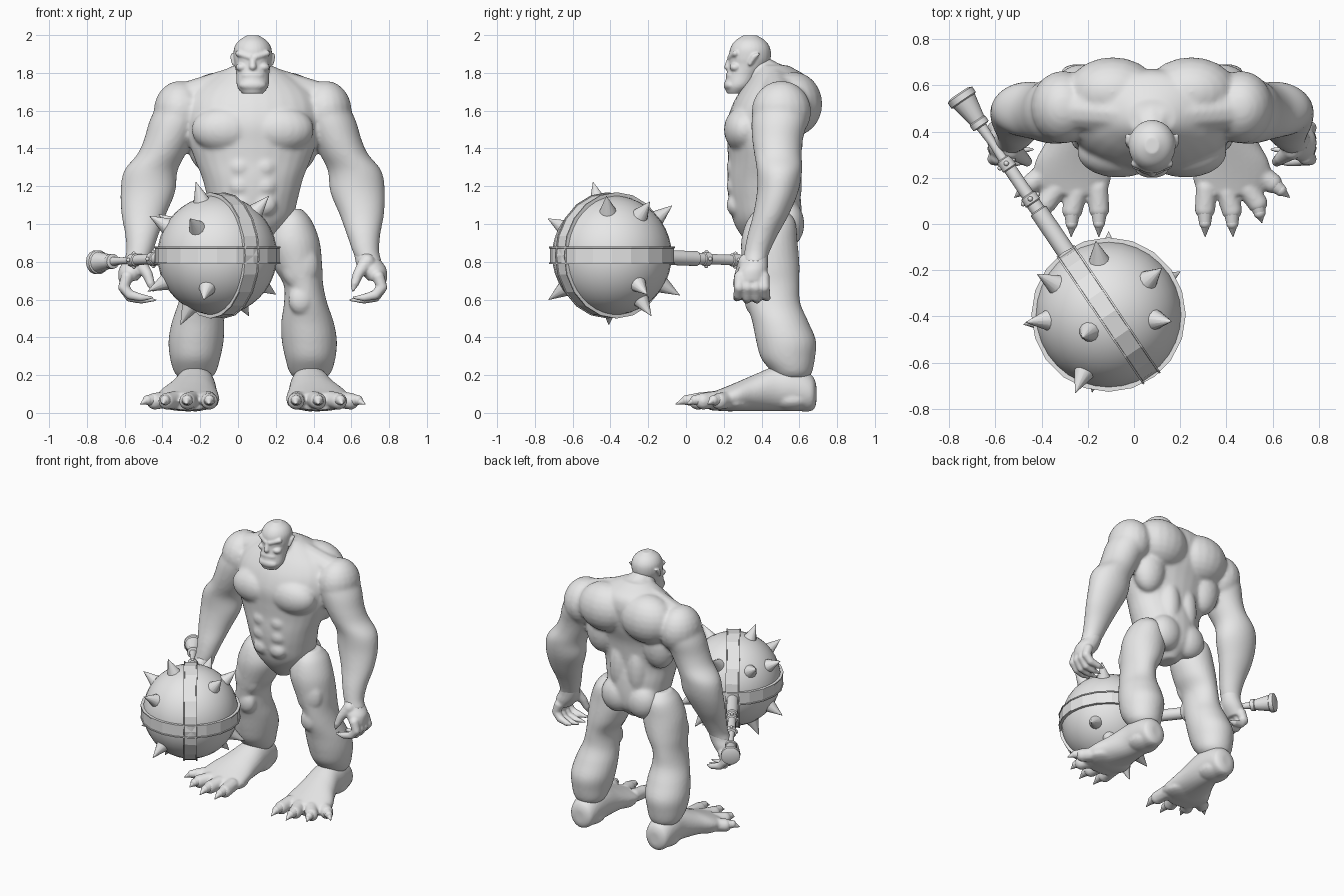
import bpy, bmesh, math
from mathutils import Vector, Matrix

old = bpy.data.objects.get("Cube")
if old:
    bpy.data.objects.remove(old)

grey = bpy.data.materials.new("plain_grey")
grey.use_nodes = True
grey.diffuse_color = (0.8, 0.8, 0.8, 1)
grey.node_tree.nodes["Principled BSDF"].inputs["Base Color"].default_value = (0.8, 0.8, 0.8, 1)
MID = 0.078  # sideways offset of the body's mirror plane


def finish(name, bm, x=0.0, voxel=None, smooth=4, angle=35):
    """Turn a bmesh into an object; voxel fuses its pieces into one skin."""
    bmesh.ops.recalc_face_normals(bm, faces=bm.faces[:])
    bmesh.ops.translate(bm, vec=(x, 0, 0), verts=bm.verts[:])
    me = bpy.data.meshes.new(name)
    bm.to_mesh(me)
    bm.free()
    me.materials.append(grey)
    ob = bpy.data.objects.new(name, me)
    bpy.context.collection.objects.link(ob)
    if voxel:
        fuse = ob.modifiers.new("fuse", "REMESH")
        fuse.mode, fuse.voxel_size = "VOXEL", voxel
        relax = ob.modifiers.new("relax", "SMOOTH")
        relax.factor, relax.iterations = 0.5, smooth
        deps = bpy.context.evaluated_depsgraph_get()
        baked = bpy.data.meshes.new_from_object(ob.evaluated_get(deps))
        ob.modifiers.clear()
        ob.data = baked
        if not baked.materials:
            baked.materials.append(grey)
        baked.polygons.foreach_set("use_smooth", [True] * len(baked.polygons))
    else:
        for o in bpy.context.selected_objects:
            o.select_set(False)
        ob.select_set(True)
        bpy.context.view_layer.objects.active = ob
        bpy.ops.object.shade_smooth_by_angle(angle=math.radians(angle))


def lump(bm, c, r, s=1):
    m = Matrix.Translation((c[0] * s, c[1], c[2])) @ Matrix.Diagonal((*r, 1))
    bmesh.ops.create_uvsphere(bm, u_segments=20, v_segments=12, radius=1, matrix=m)


def pair(bm, c, r):
    for s in (1, -1):
        lump(bm, c, r, s)


def cone(bm, a, b, ra, rb, n=12):
    a, b = Vector(a), Vector(b)
    m = Matrix.Translation((a + b) / 2) @ (b - a).to_track_quat("Z", "Y").to_matrix().to_4x4()
    bmesh.ops.create_cone(bm, cap_ends=True, segments=n, radius1=ra, radius2=rb,
                          depth=(b - a).length, matrix=m)


def chain(bm, pts, s=1):
    """Rounded tapering limb through (x, y, z, radius) points."""
    pts = [(p[0] * s, *p[1:]) for p in pts]
    for p in pts:
        lump(bm, p, (p[3],) * 3)
    for p, q in zip(pts, pts[1:]):
        cone(bm, p[:3], q[:3], p[3], q[3])


def loft(bm, rings, s=1, along_y=False, n=28, steps=5):
    """Smooth skin through ellipses (x, y, z, radius, radius)."""
    k, full = len(rings) - 1, []
    for i in range(k):
        a, b, c, d = (rings[max(0, min(k, i + j))] for j in (-1, 0, 1, 2))
        for t in [j / steps for j in range(steps)]:
            full.append([0.5 * (2*q + (r-p)*t + (2*p - 5*q + 4*r - w)*t*t + (3*q - p - 3*r + w)*t**3)
                         for p, q, r, w in zip(a, b, c, d)])
    full.append(rings[-1])
    loops = []
    for x, y, z, u, v in full:
        loop = []
        for j in range(n):
            a = 2 * math.pi * j / n
            du, dv = u * math.cos(a), v * math.sin(a)
            loop.append(bm.verts.new((x*s + du, y, z + dv) if along_y else (x*s + du, y + dv, z)))
        loops.append(loop)
    for a, b in zip(loops, loops[1:]):
        for j in range(n):
            bm.faces.new((a[j], a[(j+1) % n], b[(j+1) % n], b[j]))
    bm.faces.new(loops[0])
    bm.faces.new(loops[-1])


def lathe(bm, profile, n, matrix, closed=False):
    """Spin (radius, height) points about the matrix's z axis."""
    loops = [[bm.verts.new(matrix @ Vector((r * math.cos(2*math.pi*j/n), r * math.sin(2*math.pi*j/n), h)))
              for j in range(n)] for r, h in profile]
    for a, b in zip(loops, loops[1:] + (loops[:1] if closed else [])):
        for j in range(n):
            bm.faces.new((a[j], a[(j+1) % n], b[(j+1) % n], b[j]))
    if not closed:
        bm.faces.new(loops[0])
        bm.faces.new(loops[-1])


# Torso with chest, back and belly muscles
bm = bmesh.new()
loft(bm, [(0, .44, .85, .05, .07), (0, .445, .93, .13, .147), (0, .43, 1.02, .207, .182),
          (0, .416, 1.14, .241, .192), (0, .405, 1.24, .267, .187), (0, .41, 1.33, .303, .188),
          (0, .415, 1.43, .337, .197), (0, .43, 1.53, .35, .215), (0, .455, 1.63, .35, .21),
          (0, .48, 1.71, .31, .19), (0, .49, 1.78, .22, .15), (0, .46, 1.84, .1, .08)])
pair(bm, (.145, .312, 1.5), (.18, .112, .125))
pair(bm, (.17, .57, 1.635), (.2, .152, .17))
pair(bm, (.23, .52, 1.45), (.12, .1, .18))
pair(bm, (.1, .535, 1.0), (.118, .092, .125))
pair(bm, (.07, .53, 1.22), (.08, .085, .21))
for z in (1.1, 1.2, 1.3):
    pair(bm, (.064, .256, z), (.062, .042, .056))
chain(bm, [(0, .47, 1.74, .11), (0, .37, 1.83, .08)])
# Shoulders and arms
for s in (1, -1):
    chain(bm, [(.04, .47, 1.77, .08), (.36, .5, 1.65, .1)], s)
    lump(bm, (.385, .505, 1.595), (.14, .158, .163), s)
    loft(bm, [(.36, .505, 1.66, .13, .14), (.405, .495, 1.55, .14, .148), (.445, .485, 1.45, .13, .135),
              (.483, .487, 1.37, .128, .126), (.54, .495, 1.28, .142, .12), (.555, .485, 1.17, .145, .11),
              (.577, .45, 1.05, .118, .095), (.587, .405, .94, .088, .08), (.6, .375, .85, .07, .067),
              (.62, .365, .80, .066, .062)], s)
finish("torso_and_arms", bm, MID, .011, 9)

# Head: skull, jaw, brow, nose, lips and ears
bm = bmesh.new()
loft(bm, [(0, .262, 1.69, .055, .045), (0, .28, 1.73, .083, .075), (0, .305, 1.79, .087, .09),
          (0, .33, 1.84, .094, .105), (0, .338, 1.88, .101, .111), (0, .34, 1.93, .099, .106),
          (0, .34, 1.97, .075, .08), (0, .34, 1.999, .03, .035)])
for s in (1, -1):
    chain(bm, [(.015, .234, 1.882, .016), (.075, .262, 1.903, .017)], s)
    chain(bm, [(.1, .34, 1.85, .012), (.105, .36, 1.885, .015), (.107, .385, 1.9, .008)], s)
pair(bm, (.055, .262, 1.83), (.035, .032, .024))
pair(bm, (.042, .25, 1.868), (.015, .012, .009))
chain(bm, [(0, .234, 1.875, .015), (0, .222, 1.832, .02)])
lump(bm, (0, .245, 1.785), (.062, .034, .028))
lump(bm, (0, .238, 1.735), (.073, .039, .034))
finish("head", bm, MID, .006, 4)

for s, side in ((1, "left"), (-1, "right")):
    # Open hand with curled fingers and a short thumb
    bm = bmesh.new()
    loft(bm, [(.597, .378, .86, .062, .06), (.61, .368, .81, .068, .066), (.635, .355, .76, .074, .078),
              (.66, .347, .70, .05, .077)], s)
    for j in range(4):
        y = .41 - .041 * j
        low = .597 + .012 * abs(j - 1.5)
        fan = .012 * (1.5 - j)
        chain(bm, [(.665, y, .72, .033), (.684, y + fan * .3, .665, .029), (.65, y + fan * .6, low + .01, .026),
                   (.59, y + fan, low - .005, .021), (.515 + .018 * abs(j - 2), y + fan, low - .005, .008)], s)
    chain(bm, [(.605, .32, .80, .043), (.558, .285, .735, .029), (.54, .27, .685, .023), (.53, .262, .645, .008)], s)
    finish(side + "_hand", bm, MID, .008, 4)

    # Leg with knee and calf
    bm = bmesh.new()
    loft(bm, [(.2, .45, 1.08, .06, .07), (.205, .45, 1.02, .106, .126), (.21, .441, .91, .144, .149),
              (.237, .45, .78, .131, .151), (.268, .455, .68, .105, .144), (.28, .465, .58, .115, .141),
              (.29, .5, .48, .139, .149), (.3, .53, .38, .146, .159), (.305, .54, .29, .133, .143),
              (.305, .56, .22, .113, .109), (.305, .565, .185, .085, .085)], s)
    lump(bm, (.255, .356, .6), (.067, .047, .08), s)
    lump(bm, (.25, .362, .78), (.1, .061, .13), s)
    finish(side + "_leg", bm, MID, .011, 5)

    # Foot with four splayed toes
    bm = bmesh.new()
    loft(bm, [(.305, .69, .1, .04, .05), (.305, .665, .105, .085, .095), (.305, .57, .13, .101, .12),
              (.306, .47, .128, .111, .118), (.323, .36, .106, .135, .096), (.342, .27, .086, .163, .077),
              (.345, .19, .07, .167, .06), (.34, .125, .06, .135, .046)], s, True)
    lump(bm, (.305, .56, .07), (.1, .12, .062), s)
    lump(bm, (.342, .235, .05), (.162, .125, .042), s)
    toes = [((.235, .155), (.229, .065), (.23, -.055)), ((.325, .135), (.345, .06), (.35, -.055)),
            ((.415, .15), (.455, .092), (.475, .005)), ((.458, .225), (.518, .178), (.595, .115))]
    for base, end, tip in toes:
        chain(bm, [(*base, .07, .046), (*end, .062, .045)], s)
    finish(side + "_foot", bm, MID, .009)

    # Toe claws, drooping towards the tip
    bm = bmesh.new()
    for base, end, tip in toes:
        mid = [(a + b) / 2 for a, b in zip(end, tip)]
        a, b, c = ((p[0] * s, p[1], z) for p, z in ((end, .068), (mid, .068), (tip, .046)))
        cone(bm, a, b, .037, .026)
        cone(bm, b, c, .026, .002)
        lump(bm, b, (.026,) * 3)
    finish(side + "_toe_claws", bm, MID)

# Weapon ball
core, radius = Vector((-.11, -.392, .834)), .317
bm = bmesh.new()
bmesh.ops.create_uvsphere(bm, u_segments=32, v_segments=20, radius=radius, matrix=Matrix.Translation(core))
finish("weapon_ball", bm, angle=60)

# Two crossing faceted bands with slightly raised rims
butt = Vector((-.757, .565, .797))
axis = (core - butt).normalized()
rim = [(.3, -.046), (.334, -.046), (.334, -.038), (.329, -.037),
       (.329, .037), (.334, .038), (.334, .046), (.3, .046)]
across = axis.cross(Vector((0, 0, 1)))
for name, normal in (("level_band", Vector((0, 0, 1))), ("upright_band", across)):
    bm = bmesh.new()
    m = Matrix.Translation(core) @ normal.to_track_quat("Z", "Y").to_matrix().to_4x4()
    lathe(bm, rim, 20, m, True)
    finish(name, bm, angle=10)

# Spikes around the ball
bm = bmesh.new()
for d in [(-.27, -.24, .93), (-.13, .75, .62), (-.74, .42, .52), (.55, .48, .68), (.65, -.07, .75),
          (-.86, -.08, .5), (-.34, -.8, .46), (-.17, -.8, -.56), (-.87, -.1, -.45),
          (-.46, -.04, -.87), (.4, .5, -.77), (0, .85, -.5), (.75, .45, -.5)]:
    d = Vector(d).normalized()
    cone(bm, core + d * (radius - .02), core + d * (radius + .1), .05, .001)
finish("ball_spikes", bm)

# Handle: flared butt, thin neck, collars and thick shaft
turn = Matrix.Translation(butt) @ axis.to_track_quat("Z", "Y").to_matrix().to_4x4()
bm = bmesh.new()
lathe(bm, [(.045, 0), (.064, .008), (.064, .035), (.056, .04), (.036, .14), (.04, .145), (.04, .17),
           (.024, .175), (.018, .26), (.022, .34), (.034, .345), (.034, .39), (.028, .395), (.028, .53),
           (.037, .535), (.037, .57), (.032, .575), (.032, .61), (.04, .615), (.04, .86)], 14, turn)
for h, r in ((.367, .034), (.552, .037)):
    for q in range(4):
        a = q * math.pi / 2
        lump(bm, turn @ Vector((r * math.cos(a), r * math.sin(a), h)), (.011,) * 3)
finish("handle", bm)
